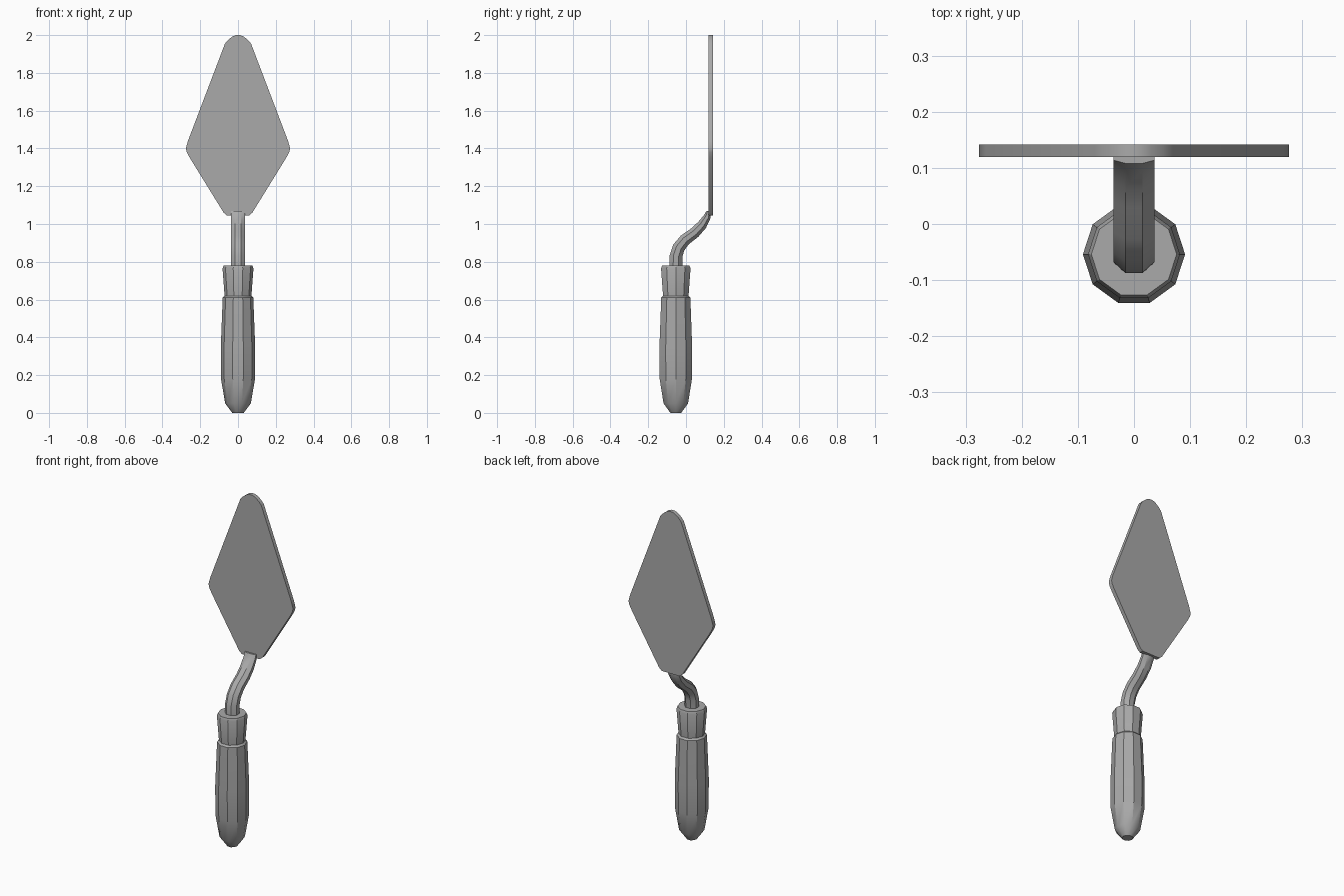
import bpy, bmesh
from math import sin, cos, pi, radians, atan2
from mathutils import Vector

if "Cube" in bpy.data.objects:
    bpy.data.objects.remove(bpy.data.objects["Cube"])

GREY = (0.4, 0.4, 0.4, 1)
steel = bpy.data.materials.new("plain grey")
steel.use_nodes = True
steel.diffuse_color = GREY
steel.node_tree.nodes["Principled BSDF"].inputs["Base Color"].default_value = GREY


def loft(name, rings):
    """Skin equal-sized point rings and close both ends."""
    bm = bmesh.new()
    loops = [[bm.verts.new(p) for p in ring] for ring in rings]
    n = len(loops[0])
    for a, b in zip(loops, loops[1:]):
        for i in range(n):
            j = (i + 1) % n
            bm.faces.new((a[i], a[j], b[j], b[i]))
    bm.faces.new(loops[0][::-1])
    bm.faces.new(loops[-1])
    bmesh.ops.recalc_face_normals(bm, faces=bm.faces[:])
    mesh = bpy.data.meshes.new(name)
    bm.to_mesh(mesh)
    bm.free()
    mesh.materials.append(steel)
    obj = bpy.data.objects.new(name, mesh)
    bpy.context.collection.objects.link(obj)
    bpy.ops.object.select_all(action='DESELECT')
    obj.select_set(True)
    bpy.context.view_layer.objects.active = obj
    bpy.ops.object.shade_smooth_by_angle(angle=radians(30))
    return obj


AXIS_Y = -0.054

# Ten-sided handle with rounded butt, step and flared collar: (radius, height)
handle = [(0.03, 0), (0.068, 0.05), (0.09, 0.18), (0.091, 0.35), (0.081, 0.61),
          (0.071, 0.62), (0.082, 0.765), (0.076, 0.78)]
loft("handle", [[(r * cos(k * pi / 5), AXIS_Y + r * sin(k * pi / 5), z)
                 for k in range(10)] for r, z in handle])

# Bent octagonal shank, its sections following the path: (y, z, half depth)
path = [(-0.054, 0.76, 0.034), (-0.053, 0.83, 0.034), (-0.038, 0.876, 0.033),
        (-0.006, 0.916, 0.031), (0.047, 0.955, 0.029), (0.085, 0.995, 0.026),
        (0.113, 1.04, 0.019), (0.118, 1.068, 0.01)]
rings = []
for i, (y, z, d) in enumerate(path):
    before, after = path[max(i - 1, 0)], path[min(i + 1, len(path) - 1)]
    lean = atan2(after[0] - before[0], after[1] - before[1])
    if i in (0, len(path) - 1):
        lean = 0
    ring = []
    for k in range(8):
        a = (k + 0.5) * pi / 4
        across, deep = 0.04 * cos(a), d * sin(a) / cos(pi / 8)
        ring.append(Vector((across, y + deep * cos(lean), z - deep * sin(lean))))
    rings.append(ring)
loft("shank", rings)

# Flat diamond blade with rounded corners, mirrored half outline: (x, z)
half = [(0.058, 1.045), (0.076, 1.06), (0.255, 1.35), (0.271, 1.38), (0.276, 1.4),
        (0.265, 1.44), (0.069, 1.955), (0.052, 1.975), (0.03, 1.992), (0.012, 2.0)]
outline = half + [(-x, z) for x, z in reversed(half)]
loft("blade", [[(x, y, z) for x, z in outline] for y in (0.119, 0.142)])
